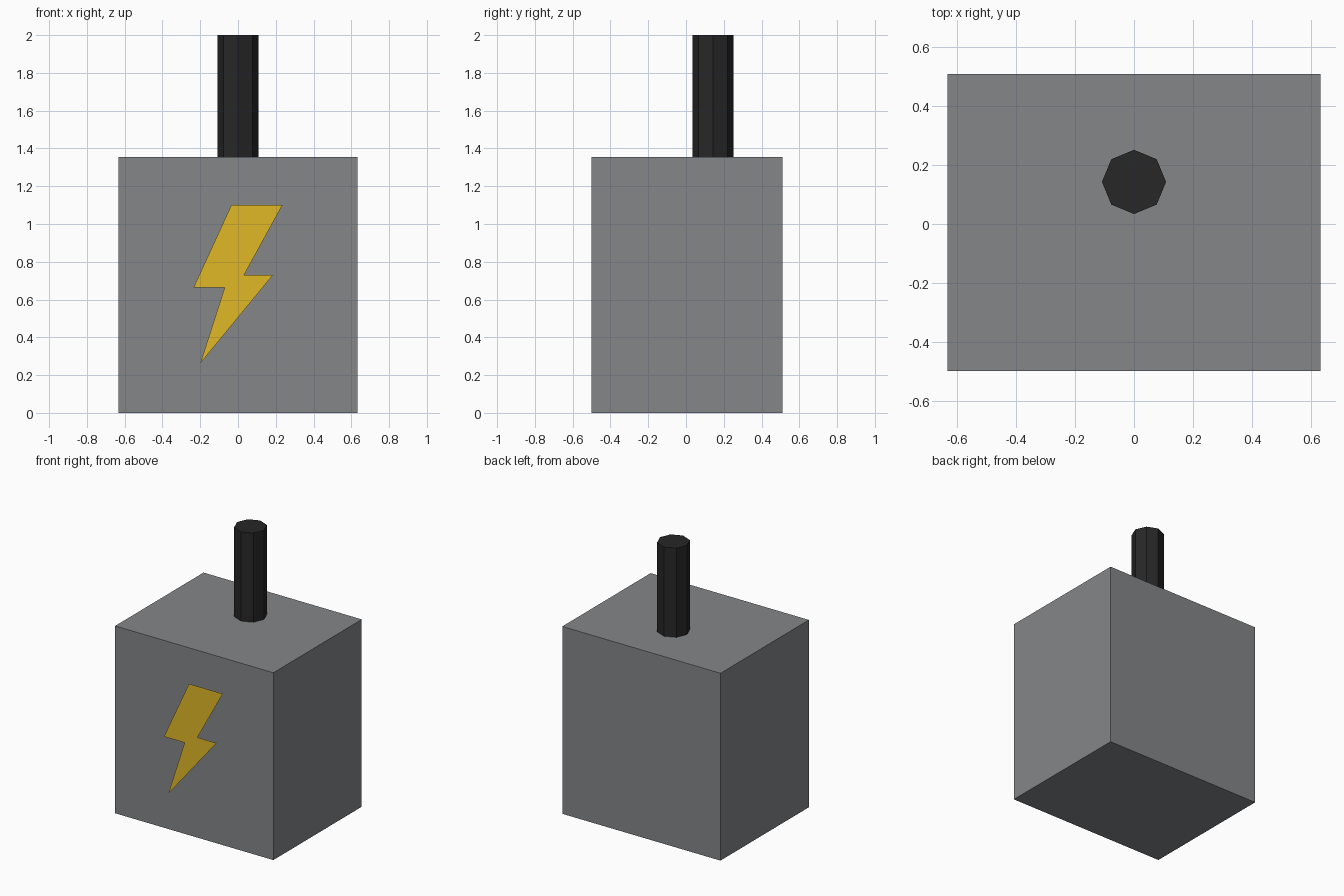
import bpy
import bmesh
from math import pi
from mathutils import Matrix

if "Cube" in bpy.data.objects:
    bpy.data.objects.remove(bpy.data.objects["Cube"])


def finish(name, bm, colour):
    mesh = bpy.data.meshes.new(name)
    bm.to_mesh(mesh)
    bm.free()
    obj = bpy.data.objects.new(name, mesh)
    bpy.context.collection.objects.link(obj)
    mat = bpy.data.materials.new(name + "_colour")
    mat.diffuse_color = (*colour, 1)
    mat.use_nodes = True
    mat.node_tree.nodes["Principled BSDF"].inputs["Base Color"].default_value = mat.diffuse_color
    mesh.materials.append(mat)
    return obj


HEIGHT = 1.355

# Main cabinet
bm = bmesh.new()
bmesh.ops.create_cube(bm, size=1, matrix=Matrix.Translation((0, 0.005, HEIGHT / 2))
                      @ Matrix.Diagonal((1.266, 1.01, HEIGHT, 1)))
finish("cabinet", bm, (0.23, 0.24, 0.25))

# Octagonal conduit rising from the top
bm = bmesh.new()
bmesh.ops.create_cone(bm, cap_ends=True, segments=8, radius1=0.109, radius2=0.109,
                      depth=2 - HEIGHT,
                      matrix=Matrix.Translation((0, 0.143, (2 + HEIGHT) / 2)))
finish("conduit", bm, (0.02, 0.02, 0.021))

# Flat warning bolt just in front of the cabinet, facing -y
outline = [(-0.035, 1.10), (-0.235, 0.665), (-0.07, 0.665), (-0.20, 0.262),
           (0.185, 0.73), (0.032, 0.73), (0.235, 1.10)]
bm = bmesh.new()
bm.faces.new([bm.verts.new((x, -0.51, z)) for x, z in outline])
finish("warning_bolt", bm, (0.75, 0.48, 0.02))
